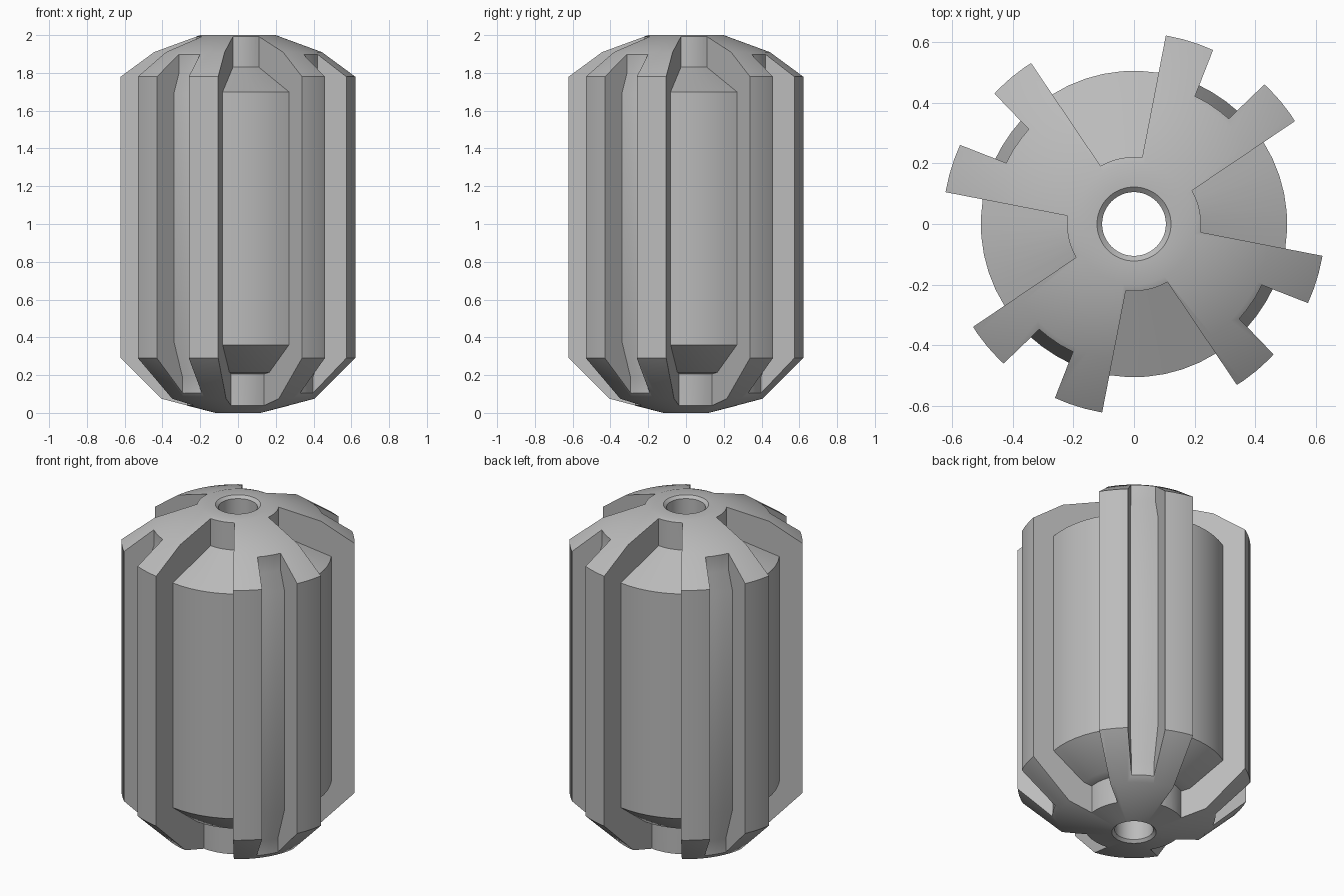
import bpy, bmesh, math

if "Cube" in bpy.data.objects:
    bpy.data.objects.remove(bpy.data.objects["Cube"])

metal = bpy.data.materials.new("plain_grey")
metal.diffuse_color = (0.5, 0.5, 0.5, 1)
metal.use_nodes = True
metal.node_tree.nodes["Principled BSDF"].inputs["Base Color"].default_value = metal.diffuse_color


def make_object(name, bm):
    bmesh.ops.recalc_face_normals(bm, faces=bm.faces[:])
    mesh = bpy.data.meshes.new(name)
    bm.to_mesh(mesh)
    bm.free()
    obj = bpy.data.objects.new(name, mesh)
    bpy.context.collection.objects.link(obj)
    mesh.materials.append(metal)
    return obj


def bridge_rings(bm, a, b):
    n = len(a)
    for i in range(n):
        j = (i + 1) % n
        bm.faces.new((a[i], a[j], b[j], b[i]))


# Turned body with a through bore: (radius, height)
profile = [(0.105, 0.015), (0.12, 0), (0.41, 0.075), (0.63, 0.29), (0.63, 1.78),
           (0.45, 1.91), (0.20, 2.0), (0.122, 2.0), (0.105, 1.985)]
SEG = 72
bm = bmesh.new()
rings = []
for r, z in profile:
    rings.append([bm.verts.new((r * math.cos(2 * math.pi * i / SEG),
                                r * math.sin(2 * math.pi * i / SEG), z)) for i in range(SEG)])
for k in range(len(rings)):
    bridge_rings(bm, rings[k], rings[(k + 1) % len(rings)])
body = make_object("ribbed_body", bm)


# Groove cutter: straight side walls, curved floor following (height, radius)
def add_groove(bm, a0, a1, d, floor, turn, steps=6, outer=0.85):
    def angles(r):
        s = math.degrees(math.asin(d / r))
        return a0 + s + turn, a1 - s + turn

    rows = []
    for z, r in floor:
        lo, hi = angles(r)
        pts = [(r, lo + (hi - lo) * i / steps) for i in range(steps + 1)]
        olo, ohi = angles(outer)
        pts += [(outer, ohi), (outer, olo)]
        rows.append([bm.verts.new((q * math.cos(math.radians(t)),
                                   q * math.sin(math.radians(t)), z)) for q, t in pts])
    for a, b in zip(rows, rows[1:]):
        bridge_rings(bm, a, b)
    bm.faces.new(rows[0])
    bm.faces.new(rows[-1])


wide_floor = [(-0.1, 0.27), (0.205, 0.27), (0.215, 0.32), (0.36, 0.505),
              (1.70, 0.505), (1.83, 0.221), (2.1, 0.221)]
narrow_floor = [(-0.1, 0.44), (0.185, 0.44), (0.38, 0.505),
                (1.69, 0.505), (1.80, 0.467), (2.1, 0.467)]
bm = bmesh.new()
for k in range(4):
    add_groove(bm, 79.0, 124.0, 0.0155, wide_floor, 90 * k)
    add_groove(bm, 43.9, 68.6, 0.0335, narrow_floor, 90 * k, 3)
cutter = make_object("groove_cutter", bm)
cutter.hide_render = True

# Cut the grooves, then drop the cutter
mod = body.modifiers.new("grooves", 'BOOLEAN')
mod.operation = 'DIFFERENCE'
mod.solver = 'EXACT'
mod.object = cutter
bpy.context.view_layer.objects.active = body
body.select_set(True)
cutter.select_set(False)
bpy.ops.object.modifier_apply(modifier=mod.name)
bpy.data.objects.remove(cutter)
bpy.ops.object.shade_smooth_by_angle(angle=math.radians(30))
